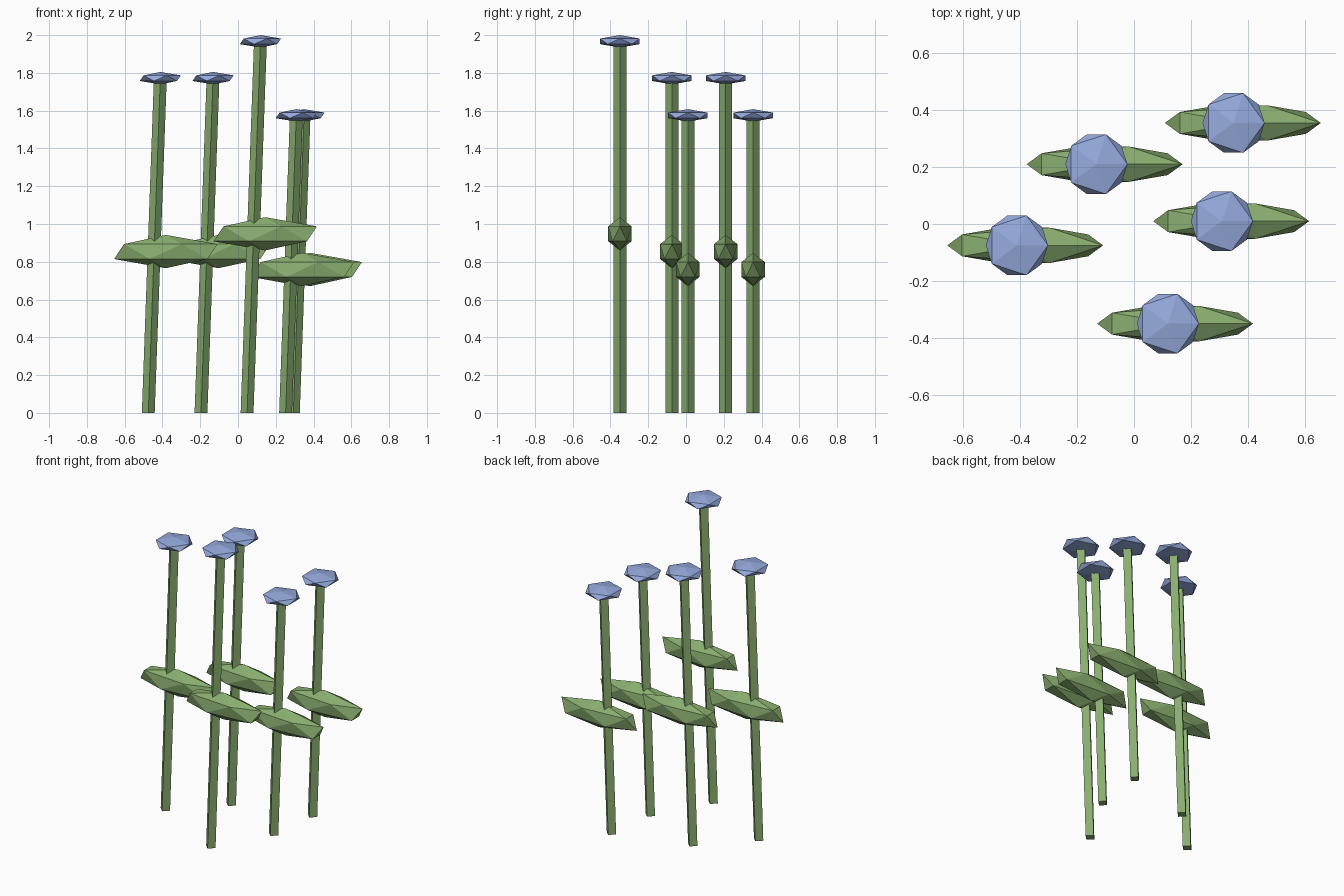
import bpy
import bmesh
from mathutils import Matrix, Vector

cube = bpy.data.objects.get("Cube")
if cube:
    bpy.data.objects.remove(cube, do_unlink=True)


def material(name, color):
    mat = bpy.data.materials.new(name)
    mat.use_nodes = True
    mat.diffuse_color = (*color, 1)
    mat.node_tree.nodes["Principled BSDF"].inputs["Base Color"].default_value = (*color, 1)
    return mat


GREEN = material("leaf green", (0.25, 0.42, 0.16))
BLUE = material("petal blue", (0.30, 0.40, 0.72))


def finish(name, bm, mat):
    mesh = bpy.data.meshes.new(name)
    bm.to_mesh(mesh)
    bm.free()
    mesh.materials.append(mat)
    bpy.context.collection.objects.link(bpy.data.objects.new(name, mesh))


def gem(name, center, size, mat):
    # Faceted twenty-sided ball, stretched to size
    bm = bmesh.new()
    bmesh.ops.create_icosphere(bm, subdivisions=1, radius=1)
    bm.transform(Matrix.Translation(center) @ Matrix.Diagonal((*size, 1)))
    finish(name, bm, mat)


def stem(name, base, top, radius, sides):
    # Prism sheared from base to top
    bm = bmesh.new()
    bmesh.ops.create_cone(bm, cap_ends=True, segments=sides, radius1=radius, radius2=radius, depth=1)
    bm.transform(Matrix.Translation((0, 0, 0.5)))
    lean = top - base
    for v in bm.verts:
        v.co = base + Vector((v.co.x, v.co.y, 0)) + lean * v.co.z
    finish(name, bm, GREEN)


LEAN = 0.036
# Base x, base y, height of the flower centre
plants = [
    (-0.475, -0.075, 1.772),
    (-0.196, 0.210, 1.772),
    (0.048, -0.350, 1.967),
    (0.252, 0.010, 1.575),
    (0.293, 0.355, 1.575),
]

for i, (x, y, h) in enumerate(plants, 1):
    base = Vector((x, y, 0))
    top = Vector((x + LEAN * h, y, h))
    stem(f"stem_{i}", base, top, 0.034, 4)
    gem(f"flower_{i}", top, (0.122, 0.123, 0.033), BLUE)
    # Leaf sits beside the stem, a little below its middle
    leaf = base.lerp(top, 0.482) + Vector((0.062, 0, 0))
    gem(f"leaf_{i}", leaf, (0.306, 0.073, 0.088), GREEN)
